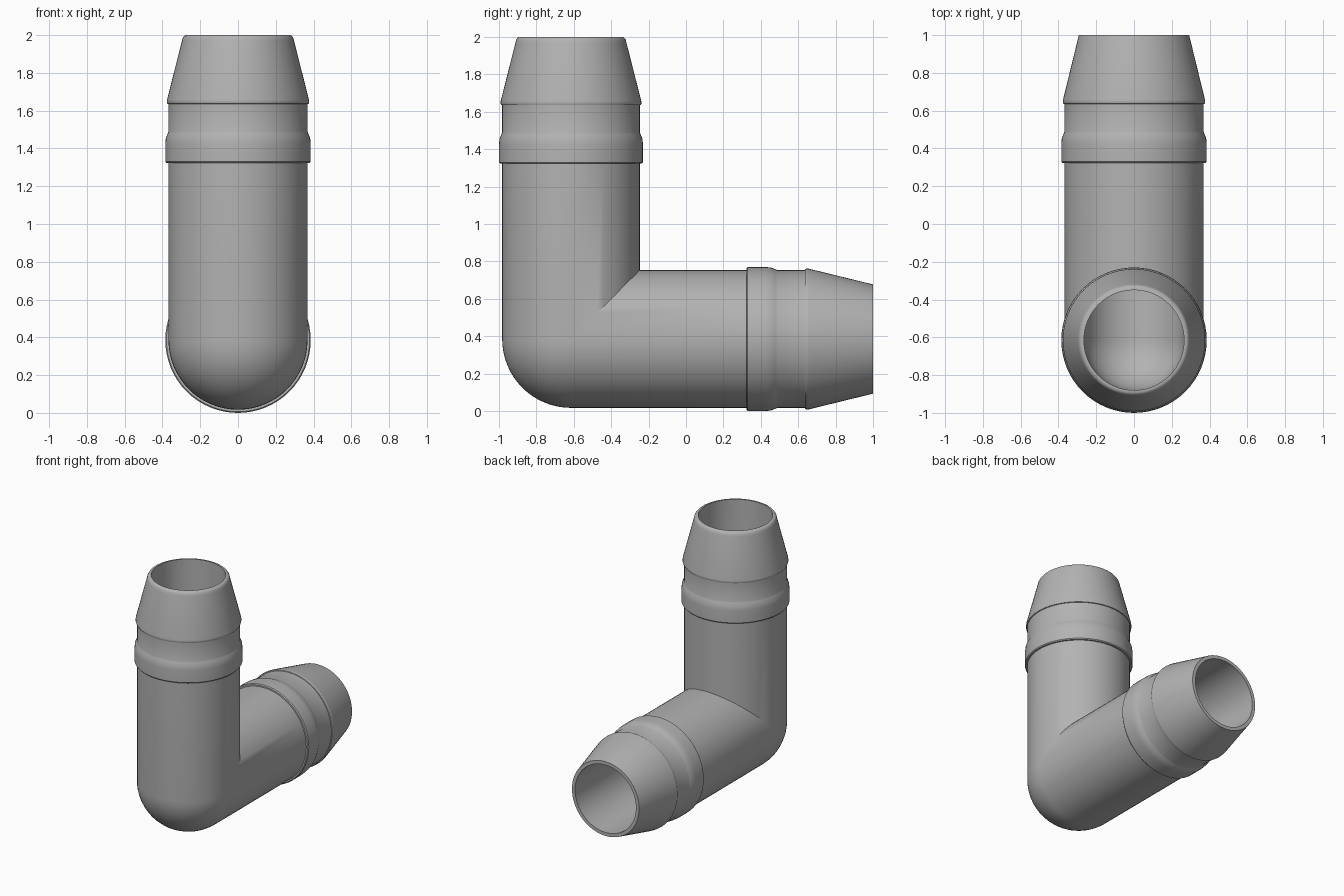
import bpy
import bmesh
import math
from mathutils import Matrix, Vector

cube = bpy.data.objects.get("Cube")
if cube:
    bpy.data.objects.remove(cube, do_unlink=True)

SEGMENTS = 64
PIPE, BORE, RING = 0.368, 0.265, 0.385
LENGTH = 2 - RING                      # elbow centre to hose end
CENTRE = Vector((0, RING - 1, RING))

grey = bpy.data.materials.new("grey plastic")
grey.use_nodes = True
colour = (0.45, 0.45, 0.45, 1)
grey.diffuse_color = colour
grey.node_tree.nodes["Principled BSDF"].inputs["Base Color"].default_value = colour

# Outer stations (radius, distance from elbow centre): stop ring, then barb
BODY = [(PIPE, 0.938), (0.379, 0.938), (RING, 0.945), (RING, 1.04),
        (0.382, 1.07), (0.372, 1.095), (PIPE, 1.105),
        (PIPE, 1.25), (0.374, 1.252), (0.377, 1.26), (0.376, 1.272)]
ROUND_TIP = [(0.297, 1.583), (0.293, 1.6), (0.286, 1.61), (0.277, LENGTH)]
SQUARE_TIP = [(0.292, LENGTH)]


def dome(radius, steps=16):
    """Quarter circle from the closed pole up to the pipe wall."""
    return [(radius * math.sin(a), -radius * math.cos(a))
            for a in (i * math.pi / 2 / steps for i in range(steps + 1))]


def add_arm(bm, tip, matrix):
    """Lathe a hollow domed pipe, cut it on the mitre and place it."""
    profile = dome(PIPE) + BODY + tip + [(BORE, LENGTH)] + dome(BORE)[::-1]
    arm = bmesh.new()
    verts = [arm.verts.new((r, 0, h)) for r, h in profile]
    edges = [arm.edges.new(pair) for pair in zip(verts, verts[1:])]
    bmesh.ops.spin(arm, geom=verts + edges, cent=(0, 0, 0), axis=(0, 0, 1),
                   angle=math.tau, steps=SEGMENTS, use_merge=True)
    bmesh.ops.remove_doubles(arm, verts=arm.verts, dist=1e-5)
    bmesh.ops.bisect_plane(arm, geom=arm.verts[:] + arm.edges[:] + arm.faces[:],
                           dist=1e-5, plane_co=(0, 0, 0), plane_no=(0, 1, -1),
                           clear_outer=True)
    arm.transform(matrix)
    mesh = bpy.data.meshes.new("arm")
    arm.to_mesh(mesh)
    arm.free()
    bm.from_mesh(mesh)
    bpy.data.meshes.remove(mesh)


# Upright arm, and its reflection across the mitre as the rear arm
swap_yz = Matrix(((1, 0, 0, 0), (0, 0, 1, 0), (0, 1, 0, 0), (0, 0, 0, 1)))
bm = bmesh.new()
add_arm(bm, ROUND_TIP, Matrix.Identity(4))
add_arm(bm, SQUARE_TIP, swap_yz)
bmesh.ops.remove_doubles(bm, verts=bm.verts, dist=1e-4)
bmesh.ops.recalc_face_normals(bm, faces=bm.faces)
bm.transform(Matrix.Translation(CENTRE))

mesh = bpy.data.meshes.new("elbow_hose_fitting")
bm.to_mesh(mesh)
bm.free()
mesh.materials.append(grey)
fitting = bpy.data.objects.new("elbow_hose_fitting", mesh)
bpy.context.collection.objects.link(fitting)

# Smooth walls with crisp ring, rim and mitre edges
bpy.ops.object.select_all(action='DESELECT')
fitting.select_set(True)
bpy.context.view_layer.objects.active = fitting
bpy.ops.object.shade_smooth_by_angle(angle=math.radians(30))
